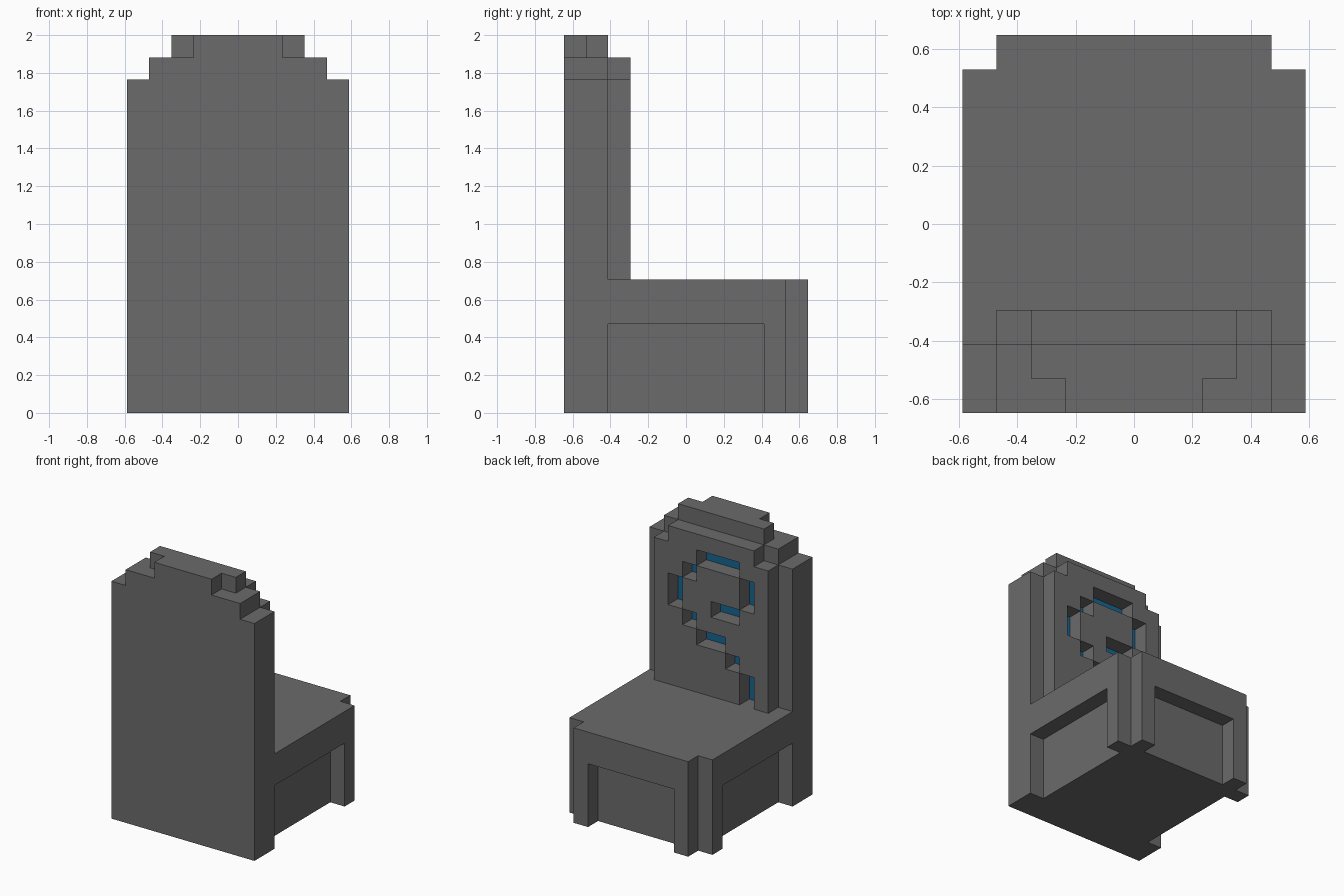
import bpy, bmesh
from mathutils import Vector

if "Cube" in bpy.data.objects:
    bpy.data.objects.remove(bpy.data.objects["Cube"])

U = 2 / 17  # one block of the grid


def material(name, rgb):
    m = bpy.data.materials.new(name)
    m.diffuse_color = (*rgb, 1)
    m.use_nodes = True
    m.node_tree.nodes["Principled BSDF"].inputs["Base Color"].default_value = m.diffuse_color
    return m


GREY = material("dark grey", (0.145, 0.145, 0.145))
BLUE = material("deep blue", (0.008, 0.13, 0.28))


def finish(bm, name, mat):
    bmesh.ops.remove_doubles(bm, verts=bm.verts, dist=1e-5)
    bmesh.ops.recalc_face_normals(bm, faces=bm.faces)
    me = bpy.data.meshes.new(name)
    bm.to_mesh(me)
    bm.free()
    me.materials.append(mat)
    ob = bpy.data.objects.new(name, me)
    bpy.context.collection.objects.link(ob)
    return ob


def prism(name, half, axis, a, b, mat=GREY):
    """Mirror a half profile across x, then extrude it along y or z (in blocks)."""
    pts = half + [(-x, v) for x, v in reversed(half)]
    at = (lambda p, t: (p[0], t, p[1])) if axis == 'y' else (lambda p, t: (p[0], p[1], t))
    bm = bmesh.new()
    lo = [bm.verts.new(Vector(at(p, a)) * U) for p in pts]
    hi = [bm.verts.new(Vector(at(p, b)) * U) for p in pts]
    bm.faces.new(lo)
    bm.faces.new(hi)
    n = len(pts)
    for i in range(n):
        j = (i + 1) % n
        bm.faces.new((lo[i], lo[j], hi[j], hi[i]))
    return finish(bm, name, mat)


def add_box(bm, lo, hi):
    lo, hi = Vector(lo) * U, Vector(hi) * U
    vs = bmesh.ops.create_cube(bm, size=1)['verts']
    for v in vs:
        v.co = Vector((hi[i] if v.co[i] > 0 else lo[i]) for i in range(3))


def box(name, lo, hi, mat=GREY):
    bm = bmesh.new()
    add_box(bm, lo, hi)
    return finish(bm, name, mat)


# backrest slab with stepped shoulders, and the crest on top
prism("backrest", [(5, 0), (5, 15), (4, 15), (4, 16)], 'y', -5.5, -3.5)
prism("crest", [(2, -5.5), (2, -4.5), (3, -4.5), (3, -3.5)], 'z', 16, 17)

# seat with notched corners, over a solid base
prism("seat", [(5, -3.5), (5, 4.5), (4, 4.5), (4, 5.5)], 'z', 4, 6)
box("base", (-4, -3.5, 0), (4, 4.5, 4))

# leg posts at the two outer corners
for side, s in (("left", -1), ("right", 1)):
    xs = sorted((4 * s, 5 * s))
    box(side + "_side_leg", (xs[0], 3.5, 0), (xs[1], 4.5, 4))
    xs = sorted((3 * s, 4 * s))
    box(side + "_end_leg", (xs[0], 4.5, 0), (xs[1], 5.5, 4))

# padded panel with a carved spiral: '#' is solid, 'o' is carved
PANEL = [" ###### ",
         "###ooo##",
         "##o###o#",
         "#o####o#",
         "#o##oo##",
         "##o#####",
         "###oo###",
         "#####o##",
         "######o#",
         "######o#"]
solid, carved = set(), []
for r, row in enumerate(PANEL):
    for c, ch in enumerate(row):
        cell = (3 - c, 15 - r)
        if ch == '#':
            solid.add(cell)
        elif ch == 'o':
            carved.append(cell)

Y0, Y1 = -3.5, -2.5
bm = bmesh.new()


def quad(*pts):
    bm.faces.new([bm.verts.new(Vector(p) * U) for p in pts])


for x, z in sorted(solid):
    for y in (Y0, Y1):
        quad((x, y, z), (x + 1, y, z), (x + 1, y, z + 1), (x, y, z + 1))
    # walls only where the neighbouring block is empty
    for dx in (0, 1):
        if (x + 2 * dx - 1, z) not in solid:
            quad((x + dx, Y0, z), (x + dx, Y1, z), (x + dx, Y1, z + 1), (x + dx, Y0, z + 1))
    for dz in (0, 1):
        if (x, z + 2 * dz - 1) not in solid:
            quad((x, Y0, z + dz), (x + 1, Y0, z + dz), (x + 1, Y1, z + dz), (x, Y1, z + dz))
finish(bm, "back_panel", GREY)

# thin blue inlay at the bottom of the carving
bm = bmesh.new()
for x, z in carved:
    add_box(bm, (x, Y0, z), (x + 1, Y0 + 0.03, z + 1))
finish(bm, "spiral_inlay", BLUE)
